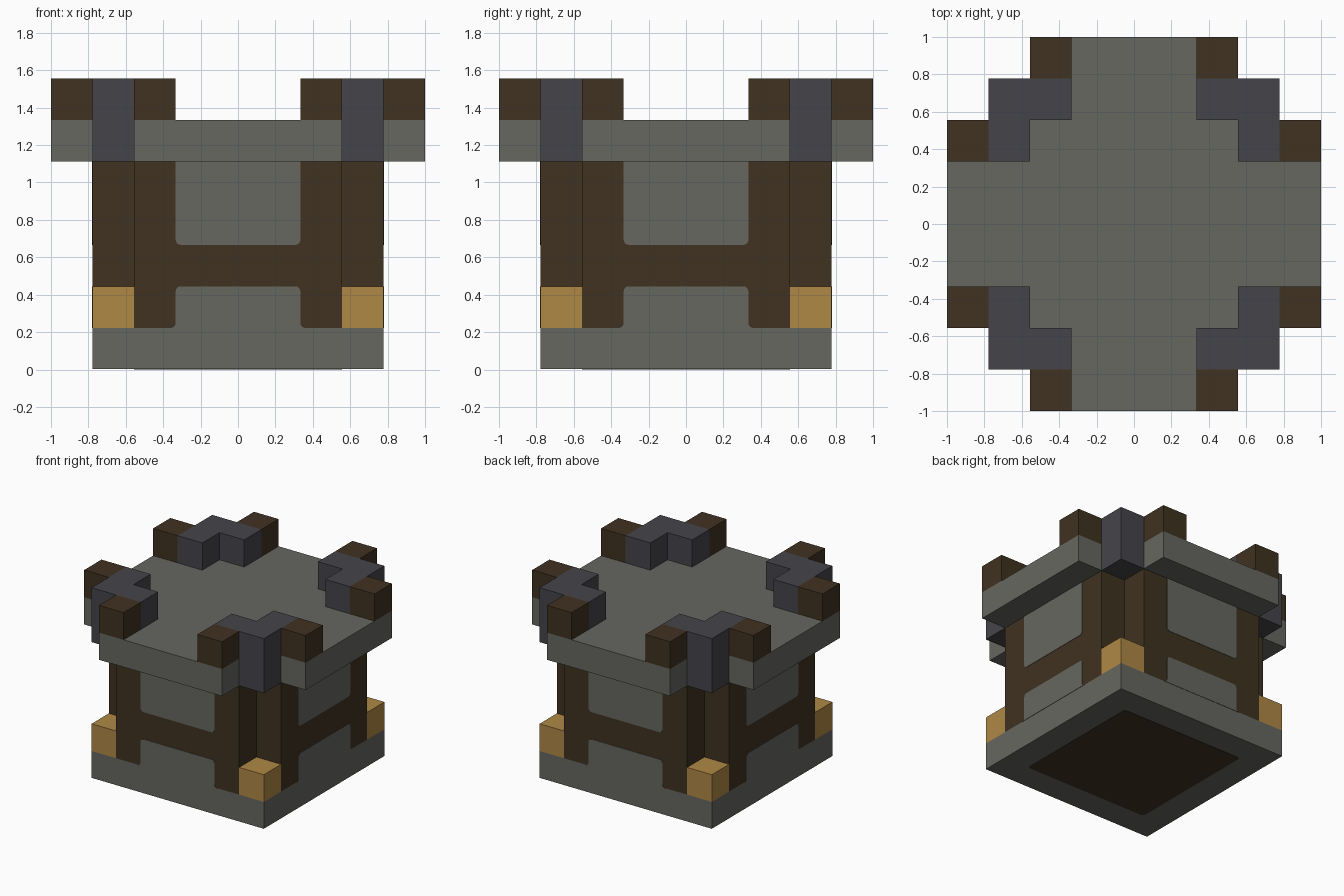
import bpy, bmesh
from math import pi, sin, cos
from mathutils import Matrix

cube = bpy.data.objects.get("Cube")
if cube:
    bpy.data.objects.remove(cube, do_unlink=True)

U = 2 / 9        # one block
A, B, C = 1.5 * U, 2.5 * U, 3.5 * U
R = 0.026        # soft corner of the painted panels
T = 0.003        # plate thickness
SLAB, DECK, TOP = 5 * U, 6 * U, 7 * U


def material(name, rgb):
    m = bpy.data.materials.new(name)
    m.use_nodes = True
    m.diffuse_color = (*rgb, 1)
    m.node_tree.nodes["Principled BSDF"].inputs["Base Color"].default_value = (*rgb, 1)
    return m


stone = material("grey stone", (0.133, 0.136, 0.117))
wood = material("dark wood", (0.051, 0.032, 0.015))
slate = material("dark slate", (0.060, 0.058, 0.067))
tan = material("tan wood", (0.429, 0.246, 0.060))


def prism(name, outline, low, high, mat, matrix=Matrix()):
    """Extrude a flat outline from low to high, then place it."""
    bm = bmesh.new()
    face = bm.faces.new([bm.verts.new((x, y, low)) for x, y in outline])
    ext = bmesh.ops.extrude_face_region(bm, geom=[face], use_keep_orig=True)
    moved = [v for v in ext["geom"] if isinstance(v, bmesh.types.BMVert)]
    bmesh.ops.translate(bm, verts=moved, vec=(0, 0, high - low))
    bmesh.ops.transform(bm, matrix=matrix, verts=bm.verts)
    bmesh.ops.recalc_face_normals(bm, faces=bm.faces)
    mesh = bpy.data.meshes.new(name)
    bm.to_mesh(mesh)
    bm.free()
    mesh.materials.append(mat)
    obj = bpy.data.objects.new(name, mesh)
    bpy.context.collection.objects.link(obj)
    return obj


def rect(x0, x1, y0, y1):
    return [(x0, y0), (x1, y0), (x1, y1), (x0, y1)]


def four_fold(points):
    """Repeat a quarter outline around the centre."""
    out = []
    for _ in range(4):
        out += points
        points = [(-y, x) for x, y in points]
    return out


def arc(cx, cy, start, end, steps=4):
    """Rounded corner between two angles given in quarter turns."""
    turns = [start + (end - start) * i / steps for i in range(steps + 1)]
    return [(cx + R * cos(t * pi / 2), cy + R * sin(t * pi / 2)) for t in turns]


def mirrored(half):
    return half + [(-x, y) for x, y in reversed(half)]


# Base with a wooden floor patch underneath
prism("base", rect(-C, C, -C, C), T, U, stone)
prism("floor_patch", four_fold(arc(B - R, B - R, 0, 1)), 0, 2 * T, wood)

# Wooden tower body with notched corners, and the overhanging deck
prism("tower_body", four_fold([(C, B), (B, B), (B, C)]), U, SLAB, wood)
prism("deck", four_fold([(1, B), (B, B), (B, 1)]), SLAB, DECK, stone)

# Stone panel outlines for one wall
lower_panel = mirrored(arc(A + R, U + R, 3, 2) + arc(A - R, 2 * U - R, 0, 1))
upper_panel = mirrored([(A, SLAB)] + arc(A - R, 3 * U + R, 0, -1))
corner_l = [(A, B), (B, B), (B, A), (C, A), (C, C), (A, C)]

sides = ["front", "left", "back", "right"]
corners = ["front_left", "back_left", "back_right", "front_right"]
for i in range(4):
    turn = Matrix.Rotation(i * pi / 2, 4, "Z")

    # Wall panels, stood upright on the front and turned to each side
    upright = turn @ Matrix.Translation((0, -C, 0)) @ Matrix.Rotation(pi / 2, 4, "X")
    prism(sides[i] + "_lower_panel", lower_panel, -T, T, stone, upright)
    prism(sides[i] + "_upper_panel", upper_panel, -T, T, stone, upright)

    # Corner foot, corner battlement and its wooden end blocks
    spin = turn @ Matrix.Rotation(-pi / 2, 4, "Z")
    name = corners[i]
    prism(name + "_foot", rect(B, C, B, C), U, 2 * U, tan, spin)
    prism(name + "_bracket", rect(B, C, B, C), SLAB, DECK, slate, spin)
    prism(name + "_battlement", corner_l, DECK, TOP, slate, spin)
    prism(name + "_end_block_a", rect(A, B, C, 1), DECK, TOP, wood, spin)
    prism(name + "_end_block_b", rect(C, 1, A, B), DECK, TOP, wood, spin)
